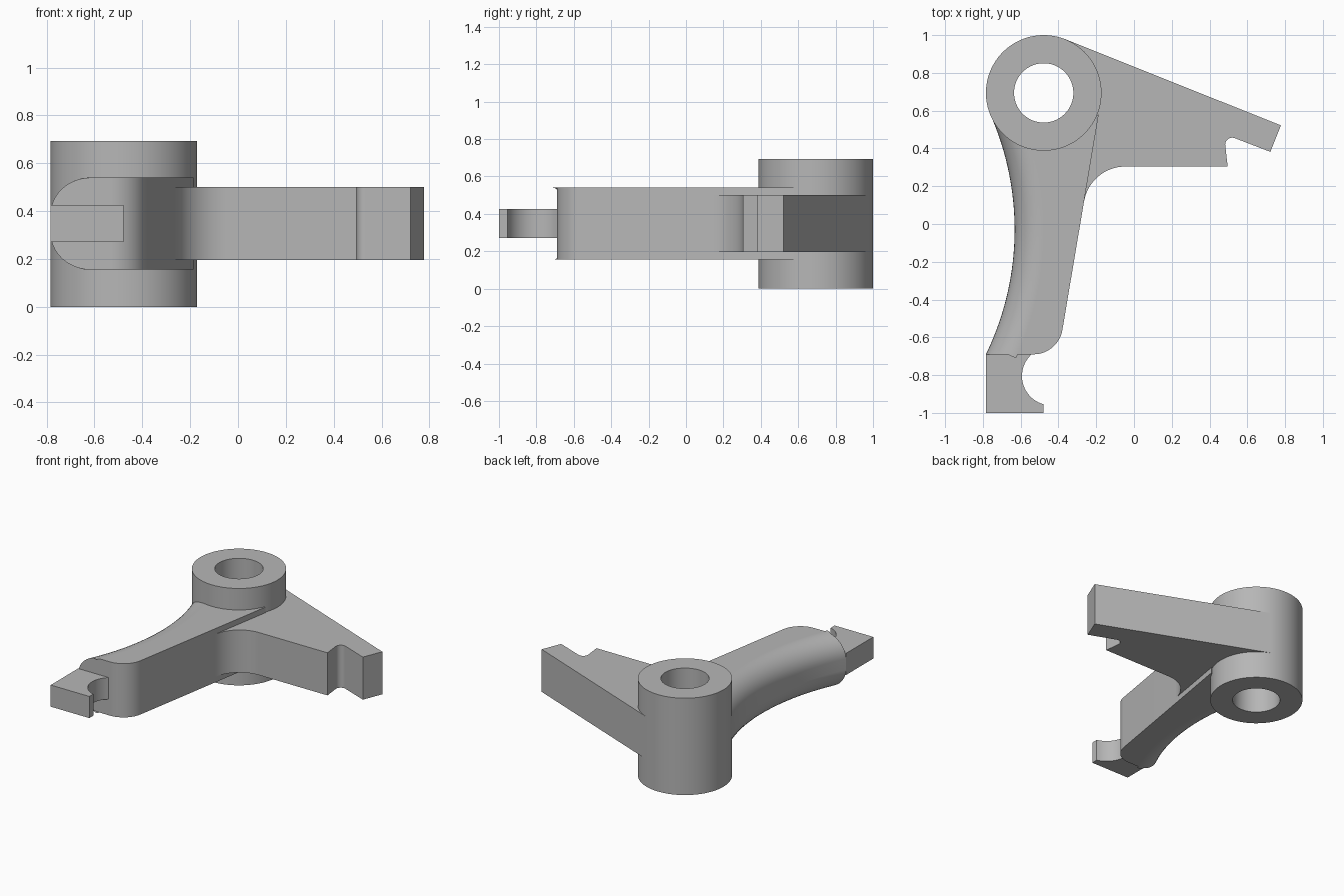
import bpy, bmesh
from math import sin, cos, radians, asin, degrees

if "Cube" in bpy.data.objects:
    bpy.data.objects.remove(bpy.data.objects["Cube"], do_unlink=True)

metal = bpy.data.materials.new("plain grey metal")
metal.use_nodes = True
GREY = (0.47, 0.47, 0.47, 1)
metal.diffuse_color = GREY
metal.node_tree.nodes["Principled BSDF"].inputs["Base Color"].default_value = GREY

HUB = (-0.478, 0.694)
HUB_R, BORE_R, HUB_H = 0.306, 0.157, 0.694


def arc(centre, r, a0, a1, n):
    """Points on a circle from angle a0 to a1, in degrees."""
    angles = [radians(a0 + (a1 - a0) * i / n) for i in range(n + 1)]
    return [(centre[0] + r * cos(a), centre[1] + r * sin(a)) for a in angles]


def finish(bm, name):
    bmesh.ops.recalc_face_normals(bm, faces=bm.faces)
    mesh = bpy.data.meshes.new(name)
    bm.to_mesh(mesh)
    bm.free()
    mesh.materials.append(metal)
    ob = bpy.data.objects.new(name, mesh)
    bpy.context.collection.objects.link(ob)
    bpy.ops.object.select_all(action='DESELECT')
    ob.select_set(True)
    bpy.context.view_layer.objects.active = ob
    bpy.ops.object.shade_smooth_by_angle(angle=radians(30))
    weighted = ob.modifiers.new("even shading", 'WEIGHTED_NORMAL')
    weighted.keep_sharp = True
    return ob


def plate(name, outline, z0, z1, rounded=0, radius=0):
    """Extrude an outline; round over its first few edges, top and bottom."""
    bm = bmesh.new()
    low = [bm.verts.new((x, y, z0)) for x, y in outline]
    high = [bm.verts.new((x, y, z1)) for x, y in outline]
    bm.faces.new(low)
    bm.faces.new(high)
    n = len(outline)
    for i in range(n):
        j = (i + 1) % n
        bm.faces.new((low[i], low[j], high[j], high[i]))
    bmesh.ops.recalc_face_normals(bm, faces=bm.faces)
    if rounded:
        edges = [bm.edges.get((ring[i], ring[i + 1]))
                 for ring in (low, high) for i in range(rounded)]
        bmesh.ops.bevel(bm, geom=edges, offset=radius, offset_type='OFFSET',
                        segments=10, profile=0.5, affect='EDGES',
                        clamp_overlap=False)
    return finish(bm, name)


# Hub: a rectangular section spun round the bore axis
bm = bmesh.new()
section = [(BORE_R, 0), (HUB_R, 0), (HUB_R, HUB_H), (BORE_R, HUB_H)]
verts = [bm.verts.new((HUB[0] + r, HUB[1], z)) for r, z in section]
edges = [bm.edges.new((verts[i], verts[(i + 1) % 4])) for i in range(4)]
bmesh.ops.spin(bm, geom=verts + edges, cent=(*HUB, 0), axis=(0, 0, 1),
               angle=radians(360), steps=96)
bmesh.ops.remove_doubles(bm, verts=bm.verts, dist=0.0001)
finish(bm, "hub")

# Long arm: hollowed, rounded-over outer edge and a straight inner edge
STEPS = 28
curve_r, curve_y = 1.51, -0.03
start = degrees(asin((-0.69 - curve_y) / curve_r))
end = degrees(asin((0.565 - curve_y) / curve_r))
outline = arc((-0.632 - curve_r, curve_y), curve_r, start, end, STEPS)
outline += [(-0.478, 0.5), (-0.25, 0.54), (-0.187, 0.58)]
outline += arc((-0.532, -0.535), 0.155, -9.6, -90, 14)
plate("long_arm", outline, 0.155, 0.54, STEPS, 0.153)

# Hook at the end of the long arm, with a round seat
outline = [(-0.784, -0.69), (-0.784, -1), (-0.478, -1)]
outline += arc((-0.438, -0.805), 0.155, 255, 132, 20)
plate("end_hook", outline, 0.27, 0.425)

# Side arm: tangent to the hub, notched near its tip, blended into the long arm
outline = arc(HUB, 0.23, -50, 68, 16)
outline += [(-0.366, 0.979), (0.778, 0.522), (0.722, 0.382)]
outline += arc((0.52, 0.42), 0.037, 68, 186, 12)
outline += [(0.496, 0.304), (0.2, 0.304)]
outline += arc((-0.047, 0.084), 0.22, 90, 170.4, 16)
outline += [(-0.31, 0.12), (-0.31, 0.46)]
plate("side_arm", outline, 0.195, 0.5)
